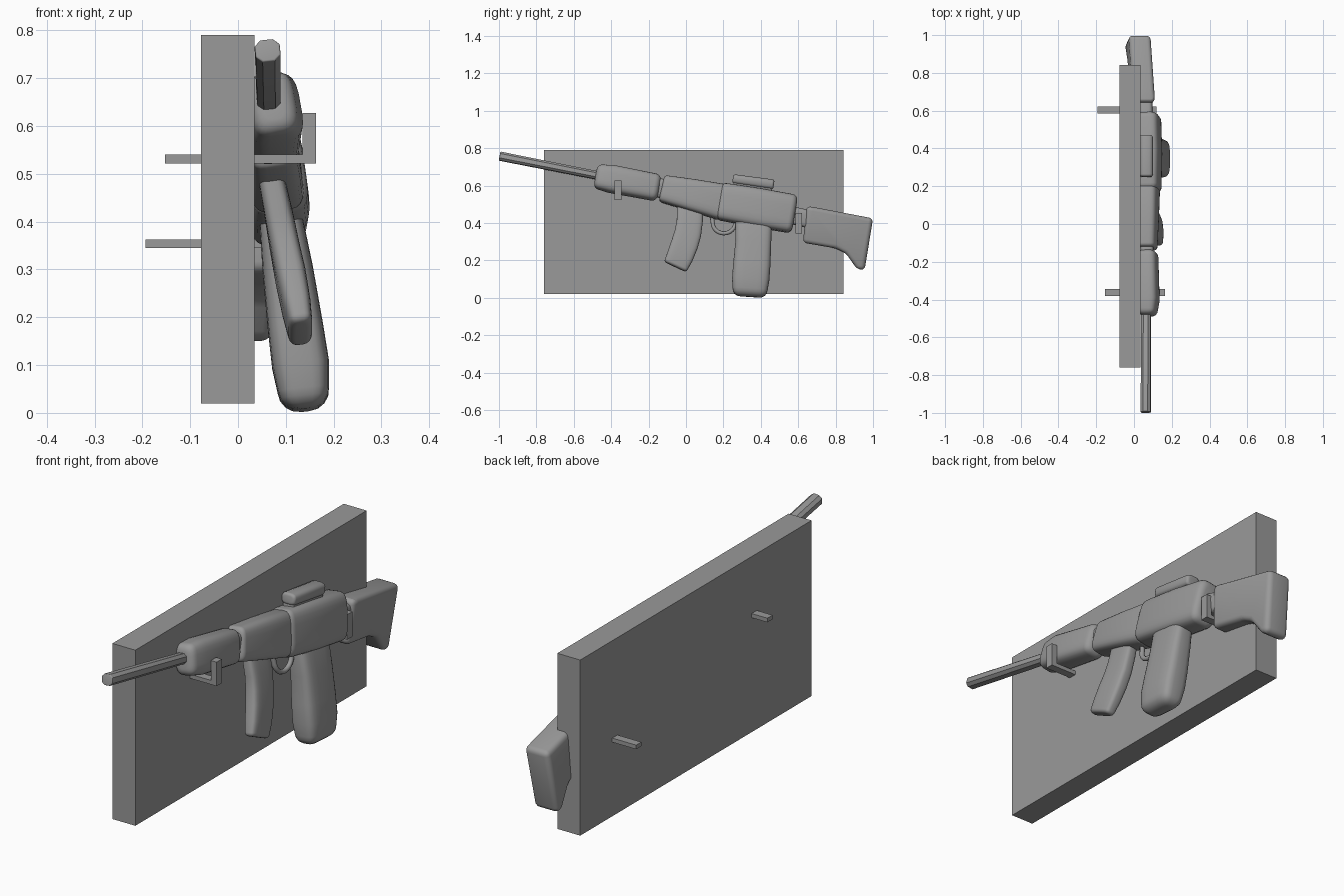
import bpy, bmesh, math
from mathutils import Vector

if "Cube" in bpy.data.objects:
    bpy.data.objects.remove(bpy.data.objects["Cube"])

grey = bpy.data.materials.new("dark_grey")
grey.diffuse_color = (0.32, 0.32, 0.32, 1)
grey.use_nodes = True
grey.node_tree.nodes["Principled BSDF"].inputs["Base Color"].default_value = grey.diffuse_color


def finish(name, bm, smooth=True, angle=40):
    bmesh.ops.recalc_face_normals(bm, faces=bm.faces)
    me = bpy.data.meshes.new(name)
    bm.to_mesh(me)
    bm.free()
    me.materials.append(grey)
    ob = bpy.data.objects.new(name, me)
    bpy.context.collection.objects.link(ob)
    if smooth:
        bpy.ops.object.select_all(action='DESELECT')
        ob.select_set(True)
        bpy.context.view_layer.objects.active = ob
        bpy.ops.object.shade_smooth_by_angle(angle=math.radians(angle))
    return ob


def box(name, lo, hi):
    bm = bmesh.new()
    bmesh.ops.create_cube(bm, size=1)
    for v in bm.verts:
        v.co = Vector([(a + b) / 2 + c * (b - a) for a, b, c in zip(lo, hi, v.co)])
    return finish(name, bm, False)


def loft(name, stations, roll=0, cap=0.025, n=24, power=0.5):
    """Rounded-box sweep; each station is x, y, z, half width, half height."""
    pts = [(Vector(s[:3]), s[3], s[4]) for s in stations]
    last = len(pts) - 1
    rings = []
    for i, (p, w, h) in enumerate(pts):
        t = (pts[min(i + 1, last)][0] - pts[max(i - 1, 0)][0]).normalized()
        if i in (0, last):
            # quarter-round end: full section inset by cap, shrunken end face outside
            s = 1 if i == 0 else -1
            part = [(p + t * s * cap * (1 - math.sin(a)), w - cap * (1 - math.cos(a)),
                     h - cap * (1 - math.cos(a)), t)
                    for a in (math.pi / 2 * k / 4 for k in range(5))]
            rings += part if i else part[::-1]
        else:
            rings.append((p, w, h, t))
    bm = bmesh.new()
    loops = []
    r = math.radians(roll)
    for p, w, h, t in rings:
        up = t.cross(Vector((-1, 0, 0))).normalized()
        side = up.cross(t).normalized()
        if up.z < 0:
            up.negate()
        if side.x < 0:
            side.negate()
        u = up * math.cos(r) - side * math.sin(r)
        s = side * math.cos(r) + up * math.sin(r)
        loop = []
        for k in range(n):
            a = 2 * math.pi * (k + 0.5) / n
            c, d = math.cos(a), math.sin(a)
            loop.append(bm.verts.new(p + s * w * math.copysign(abs(c) ** power, c)
                                     + u * h * math.copysign(abs(d) ** power, d)))
        loops.append(loop)
    # order of rings at the two ends: the start cap must run outside to inside
    for a, b in zip(loops, loops[1:]):
        for k in range(n):
            bm.faces.new((a[k], a[(k + 1) % n], b[(k + 1) % n], b[k]))
    bm.faces.new(loops[0])
    bm.faces.new(loops[-1])
    return finish(name, bm)


# Backing board
box("board", (-0.077, -0.76, 0.02), (0.034, 0.843, 0.79))

# Two hooks that pass through the board
for name, y, z, x0, x1, lip, top in (("front_hook", -0.381, 0.522, -0.153, 0.163, 0.028, 0.627),
                                     ("rear_hook", 0.585, 0.345, -0.193, 0.12, 0.025, 0.455)):
    box(name + "_bar", (x0, y, z), (x1, y + 0.036, z + 0.018))
    box(name + "_lip", (x1 - lip, y, z), (x1, y + 0.036, top))

# Barrel, eight flat sides
loft("barrel", [(0.062, -0.997, 0.758, 0.028, 0.025), (0.064, -0.44, 0.648, 0.026, 0.023)],
     roll=6, cap=0.004, n=8, power=0.8)

# Body sections along the sloping axis
loft("handguard", [(0.072, -0.484, 0.65, 0.05, 0.067), (0.073, -0.40, 0.636, 0.059, 0.074),
                   (0.072, -0.143, 0.587, 0.053, 0.072)], roll=10, cap=0.03, power=0.58)
loft("front_collar", [(0.068, -0.18, 0.595, 0.036, 0.052), (0.068, -0.09, 0.577, 0.036, 0.052)], cap=0.005)
loft("front_receiver", [(0.068, -0.13, 0.585, 0.052, 0.073), (0.072, 0.03, 0.55, 0.055, 0.085),
                        (0.074, 0.2, 0.51, 0.058, 0.096)], roll=8, cap=0.018)
loft("rear_receiver", [(0.078, 0.172, 0.518, 0.062, 0.1), (0.078, 0.38, 0.482, 0.066, 0.104),
                       (0.076, 0.582, 0.447, 0.062, 0.103)], roll=8, cap=0.03)
loft("rear_collar", [(0.065, 0.54, 0.448, 0.036, 0.048), (0.06, 0.68, 0.415, 0.036, 0.048)], cap=0.005)

# Sight on a narrow base
loft("sight", [(0.066, 0.25, 0.637, 0.034, 0.025), (0.066, 0.47, 0.606, 0.034, 0.027)], cap=0.012, n=12, power=0.6)
loft("sight_base", [(0.066, 0.25, 0.605, 0.026, 0.022), (0.066, 0.46, 0.575, 0.026, 0.022)], cap=0.006)

# Curved magazine and thick grip, both leaning away from the board
loft("magazine", [(0.064, 0.022, 0.52, 0.027, 0.07), (0.086, 0.02, 0.41, 0.030, 0.07),
                  (0.098, 0.01, 0.345, 0.031, 0.072), (0.110, -0.008, 0.285, 0.032, 0.073),
                  (0.122, -0.032, 0.222, 0.030, 0.071), (0.132, -0.058, 0.166, 0.026, 0.067)], cap=0.015)
loft("grip", [(0.085, 0.362, 0.44, 0.046, 0.098), (0.104, 0.36, 0.3, 0.053, 0.096),
              (0.120, 0.352, 0.18, 0.058, 0.1), (0.131, 0.346, 0.1, 0.060, 0.1),
              (0.141, 0.34, 0.006, 0.054, 0.094)], cap=0.042)

# Loop guard
cu = bpy.data.curves.new("loop_guard", 'CURVE')
cu.dimensions = '3D'
cu.bevel_depth = 0.011
cu.bevel_resolution = 2
cu.materials.append(grey)
sp = cu.splines.new('POLY')
arc = [math.pi * k / 12 for k in range(13)]
path = [(0.135, 0.46)] + [(0.203 - 0.06 * math.cos(a), 0.40 - 0.055 * math.sin(a)) for a in arc] + [(0.27, 0.44)]
sp.points.add(len(path) - 1)
for q, (y, z) in zip(sp.points, path):
    q.co = (0.075 + 0.15 * (0.4 - z), y, z, 1)
guard = bpy.data.objects.new("loop_guard", cu)
bpy.context.collection.objects.link(guard)

# Stock: side profile, extruded, narrowed towards the toe and rounded
profile = [(0.645, 0.49), (0.68, 0.486), (1.0, 0.425), (0.955, 0.148), (0.915, 0.153),
           (0.855, 0.238), (0.80, 0.265), (0.625, 0.295)]
bm = bmesh.new()
face = bm.faces.new([bm.verts.new((-0.058, y, z)) for y, z in profile])
ext = bmesh.ops.extrude_face_region(bm, geom=[face])
for v in ext["geom"]:
    if isinstance(v, bmesh.types.BMVert):
        v.co.x = 0.058
for v in bm.verts:
    v.co.x += 0.028 + 0.08 * (v.co.z - 0.3) - 0.05 * (v.co.y - 0.85)
bmesh.ops.bevel(bm, geom=bm.edges[:], offset=0.022, segments=4, profile=0.5, affect='EDGES')
finish("stock", bm)
